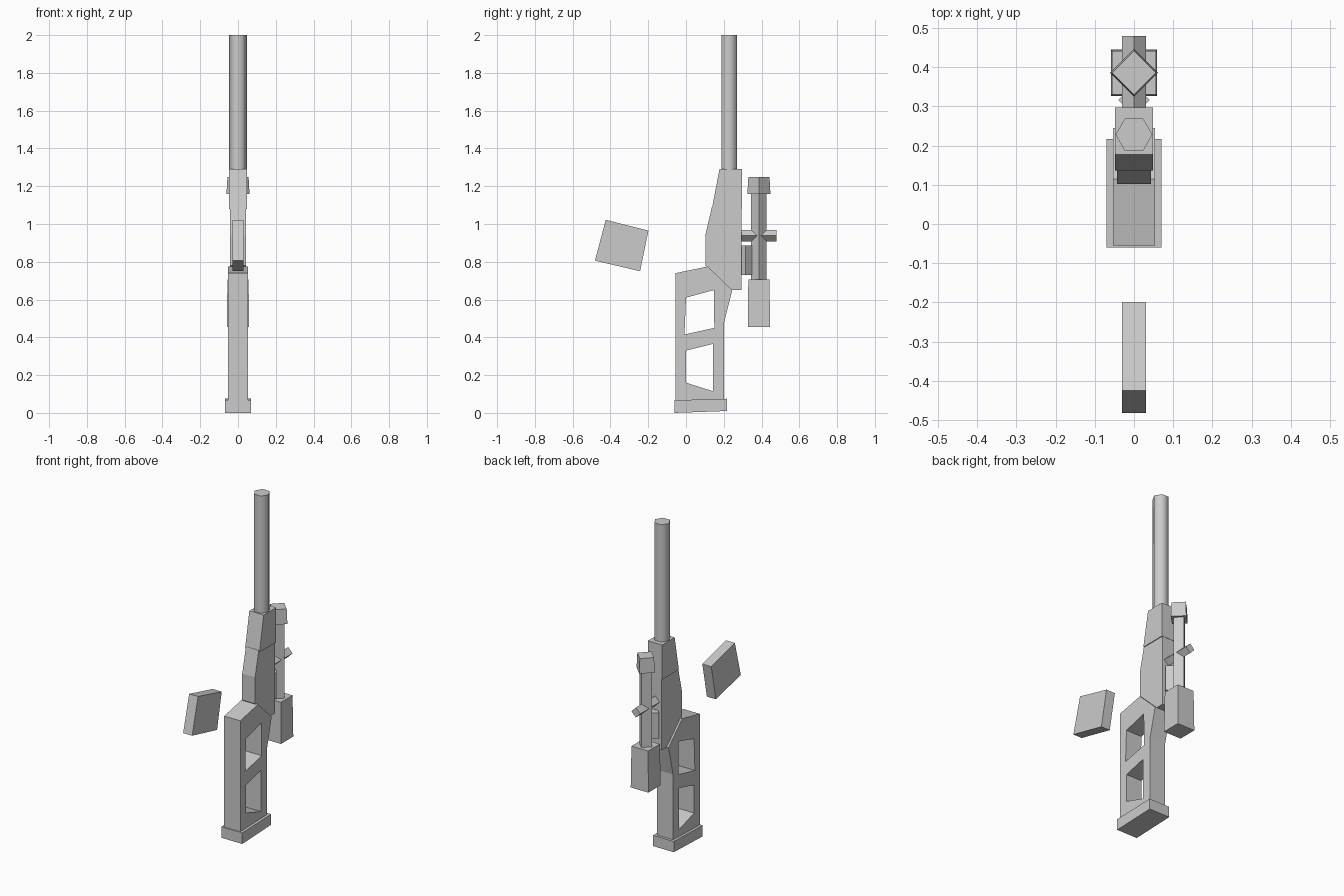
import bpy
import bmesh
from math import pi, sqrt
from mathutils import Matrix

cube = bpy.data.objects.get("Cube")
if cube:
    bpy.data.objects.remove(cube)

grey = bpy.data.materials.new("light grey")
grey.use_nodes = True
colour = (0.6, 0.6, 0.6, 1)
grey.diffuse_color = colour
grey.node_tree.nodes["Principled BSDF"].inputs["Base Color"].default_value = colour


def add_object(name, bm):
    mesh = bpy.data.meshes.new(name)
    bm.to_mesh(mesh)
    bm.free()
    mesh.materials.clear()
    mesh.materials.append(grey)
    obj = bpy.data.objects.new(name, mesh)
    bpy.context.collection.objects.link(obj)
    return obj


def side_profile(name, half_width, outline, holes=()):
    """Filled (y, z) outline with holes, extruded to both sides along x."""
    curve = bpy.data.curves.new(name + "_profile", "CURVE")
    curve.dimensions = "2D"
    curve.fill_mode = "BOTH"
    curve.extrude = half_width
    for loop in (outline, *holes):
        spline = curve.splines.new("POLY")
        spline.points.add(len(loop) - 1)
        for point, (y, z) in zip(spline.points, loop):
            point.co = (y, z, 0, 1)
        spline.use_cyclic_u = True
    helper = bpy.data.objects.new(name + "_profile", curve)
    bpy.context.collection.objects.link(helper)
    bpy.context.view_layer.update()
    evaluated = helper.evaluated_get(bpy.context.evaluated_depsgraph_get())
    bm = bmesh.new()
    bm.from_mesh(evaluated.to_mesh())
    evaluated.to_mesh_clear()
    bpy.data.objects.remove(helper)
    bpy.data.curves.remove(curve)
    # Stand the flat profile up: local x, y, z become y, z, x
    bm.transform(Matrix.Rotation(pi / 2, 4, "Z") @ Matrix.Rotation(pi / 2, 4, "X"))
    bmesh.ops.remove_doubles(bm, verts=bm.verts, dist=0.0001)
    bmesh.ops.dissolve_limit(bm, angle_limit=0.01, verts=bm.verts, edges=bm.edges)
    bmesh.ops.recalc_face_normals(bm, faces=bm.faces)
    for face in bm.faces:
        face.smooth = False
    return add_object(name, bm)


def prism(name, sides, bottom_radius, top_radius, y, low, high, turn=0, along_y=False):
    """Upright prism from low to high, or lying along y at height y."""
    bm = bmesh.new()
    bmesh.ops.create_cone(bm, cap_ends=True, segments=sides, radius1=bottom_radius,
                          radius2=top_radius, depth=high - low)
    bm.transform(Matrix.Rotation(turn, 4, "Z"))
    middle = (low + high) / 2
    if along_y:
        bm.transform(Matrix.Translation((0, middle, y)) @ Matrix.Rotation(-pi / 2, 4, "X"))
    else:
        bm.transform(Matrix.Translation((0, y, middle)))
    return add_object(name, bm)


# Stock with two slanted openings, and its butt plate
side_profile("stock", 0.054,
             [(-0.055, 0.06), (0.2, 0.06), (0.2, 0.47), (0.245, 0.65),
              (0.115, 0.775), (-0.055, 0.74)],
             [[(0, 0.61), (0.147, 0.65), (0.15, 0.45), (-0.008, 0.415)],
              [(0, 0.33), (0.142, 0.365), (0.142, 0.115), (0, 0.16)]])
side_profile("butt_plate", 0.07,
             [(-0.06, 0), (0.217, 0.01), (0.217, 0.075), (-0.06, 0.067)])

# Receiver in two pieces, the upper one slightly wider
side_profile("lower_receiver", 0.043,
             [(0.245, 0.65), (0.295, 0.65), (0.295, 1.09), (0.137, 1.09),
              (0.102, 0.94), (0.102, 0.78)])
side_profile("upper_receiver", 0.048,
             [(0.137, 1.08), (0.297, 1.08), (0.297, 1.29), (0.177, 1.29)])

# Detached magazine
side_profile("magazine", 0.03,
             [(-0.482, 0.806), (-0.243, 0.75), (-0.199, 0.965), (-0.425, 1.022)])

# Six-sided barrel with smooth sides and flat ends; a vertex points along x
barrel = prism("barrel", 6, 0.047, 0.047, 0.228, 1.28, 2.0, pi / 6)
if max(v.co.x for v in barrel.data.vertices) < 0.046:
    barrel.data.transform(Matrix.Translation((0, 0.228, 0))
                          @ Matrix.Rotation(pi / 6, 4, "Z")
                          @ Matrix.Translation((0, -0.228, 0)))
for face in barrel.data.polygons:
    face.use_smooth = abs(face.normal.z) < 0.5
bpy.context.view_layer.objects.active = barrel
barrel.select_set(True)
bpy.ops.object.shade_smooth_by_angle(angle=pi * 0.36)
barrel.select_set(False)

# Scope: diamond tube, square eyepiece, diamond front lens housing
scope_y = 0.386
prism("scope_tube", 4, 0.041, 0.041, scope_y, 0.69, 1.18)
prism("scope_eyepiece", 4, 0.059 * sqrt(2), 0.056 * sqrt(2), scope_y, 0.455, 0.705, pi / 4)
prism("scope_front_housing", 4, 0.061, 0.056, scope_y, 1.16, 1.25)

# Crosswise adjustment bar and the mount joining scope to receiver
prism("scope_adjuster", 4, 0.03, 0.03, 0.938, 0.29, 0.48, along_y=True)
prism("scope_mount", 4, 0.04, 0.04, 0.316, 0.73, 0.885)
